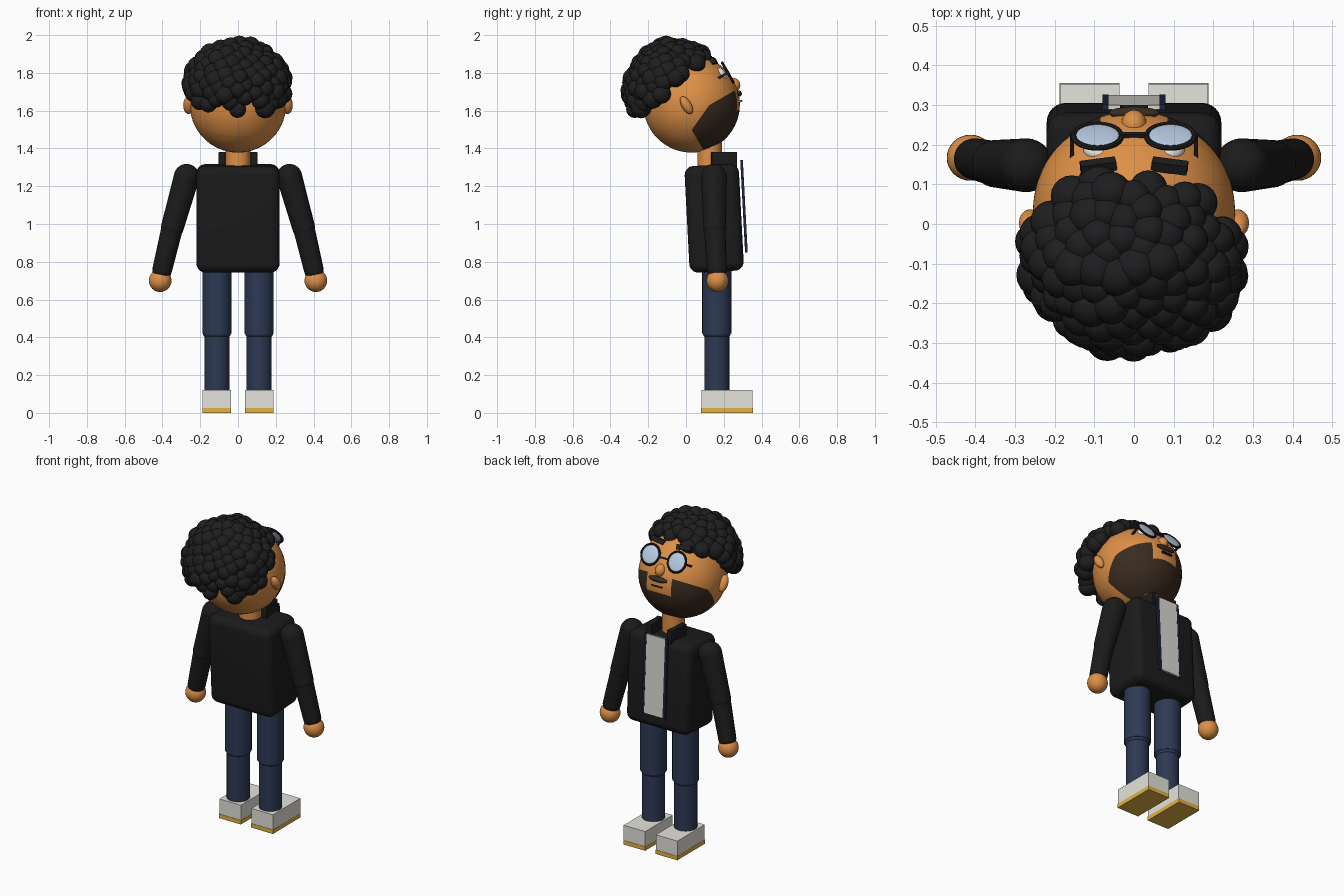
import bpy, bmesh, math, random
from mathutils import Vector, Matrix

random.seed(4)
cube = bpy.data.objects.get("Cube")
if cube:
    bpy.data.objects.remove(cube)


def material(name, *rgb):
    m = bpy.data.materials.new(name)
    m.use_nodes = True
    m.diffuse_color = (*rgb, 1)
    m.node_tree.nodes["Principled BSDF"].inputs["Base Color"].default_value = (*rgb, 1)
    return m


SKIN = material("skin", .73, .28, .063)
HAIR = material("hair_black", .013, .013, .014)
JACKET = material("jacket_black", .011, .011, .011)
BEARD = material("beard_brown", .042, .024, .014)
JEANS = material("jeans_blue", .026, .041, .088)
WHITE = material("shoe_white", .78, .77, .72)
GOLD = material("sole_gold", .76, .45, .06)
LENS = material("lens_blue", .53, .66, .84)
SHIRT = material("shirt_grey", .7, .69, .65)
NAVY = material("trim_navy", .014, .02, .05)


def finish(name, bm, mat, matrix=Matrix(), smooth=True):
    mesh = bpy.data.meshes.new(name)
    bm.to_mesh(mesh)
    bm.free()
    mesh.materials.append(mat)
    ob = bpy.data.objects.new(name, mesh)
    ob.matrix_world = matrix
    bpy.context.collection.objects.link(ob)
    if smooth:
        bpy.ops.object.select_all(action='DESELECT')
        ob.select_set(True)
        bpy.context.view_layer.objects.active = ob
        bpy.ops.object.shade_smooth_by_angle(angle=math.radians(40))
    return ob


def box(name, size, mat, matrix, bevel=0, segments=4):
    bm = bmesh.new()
    bmesh.ops.create_cube(bm, size=1, matrix=Matrix.Diagonal((*size, 1)))
    if bevel:
        bmesh.ops.bevel(bm, geom=bm.edges[:], offset=bevel, segments=segments,
                        profile=.5, affect='EDGES')
    return finish(name, bm, mat, matrix, bool(bevel))


def ball(name, radii, mat, matrix):
    bm = bmesh.new()
    bmesh.ops.create_uvsphere(bm, u_segments=32, v_segments=16, radius=1,
                              matrix=Matrix.Diagonal((*radii, 1)))
    return finish(name, bm, mat, matrix)


def limb(name, a, b, ra, rb, mat, caps=True):
    """Tapered tube from a to b, with optional round ends."""
    a, b = Vector(a), Vector(b)
    d = b - a
    m = Matrix.Translation((a + b) / 2) @ d.to_track_quat('Z', 'Y').to_matrix().to_4x4()
    bm = bmesh.new()
    bmesh.ops.create_cone(bm, cap_ends=True, segments=32, radius1=ra, radius2=rb, depth=d.length)
    if caps:
        for r, z in ((ra, -d.length / 2), (rb, d.length / 2)):
            bmesh.ops.create_uvsphere(bm, u_segments=32, v_segments=16, radius=r,
                                      matrix=Matrix.Translation((0, 0, z)))
    return finish(name, bm, mat, m)


def at(x, y, z):
    return Matrix.Translation((x, y, z))


def turn(degrees, axis):
    return Matrix.Rotation(math.radians(degrees), 4, axis)


# Frames for the tilted head and the leaning torso
HEAD = at(0, .03, 1.633) @ turn(30, 'X')
TORSO = at(0, .149, 1.03) @ turn(3, 'X')

# Head with the beard cut into its surface
bm = bmesh.new()
bmesh.ops.create_uvsphere(bm, u_segments=64, v_segments=32, radius=.255)
for v in bm.verts:
    if v.co.z > 0:
        v.co.z *= 1.06
BACK, SIDE, LIP, SLOPE, TOP = -.067, .085, -.148, .46, -.086
for co, no in (((0, BACK, 0), (0, 1, 0)), ((SIDE, 0, 0), (1, 0, 0)), ((-SIDE, 0, 0), (1, 0, 0)),
               ((0, 0, LIP), (0, 0, 1)), ((0, 0, TOP), (0, -SLOPE, 1)), ((0, 0, -.05), (0, 0, 1))):
    bmesh.ops.bisect_plane(bm, geom=bm.verts[:] + bm.edges[:] + bm.faces[:],
                           plane_co=co, plane_no=no)
for f in bm.faces:
    c = f.calc_center_median()
    bearded = c.y > BACK and c.z < min(TOP + SLOPE * c.y, -.05)
    mouth_gap = abs(c.x) < SIDE and c.z > LIP and c.y > 0
    f.material_index = int(bearded and not mouth_gap)
head = finish("head", bm, SKIN, HEAD)
head.data.materials.append(BEARD)

# Curly hair: balls scattered unevenly over a shell above the hairline
bm = bmesh.new()
COUNT = 260
for i in range(COUNT):
    h = 1 - 2 * (i + .5) / COUNT
    a = i * math.pi * (3 - math.sqrt(5)) + random.uniform(-.06, .06)
    r = math.sqrt(1 - h * h)
    k = random.uniform(.94, 1.01)
    p = Vector((.26 * r * math.cos(a) * k, -.06 + .24 * r * math.sin(a) * k, 1.7 + .25 * h * k))
    line = 1.7 + (p.y + .05) * (1 if p.y > -.05 else .5)
    thin = p.z < line + .06 and random.random() < .25
    if p.z > line and p.y < .1 and not thin:
        bmesh.ops.create_icosphere(bm, subdivisions=3, radius=random.uniform(.043, .056),
                                   matrix=Matrix.Translation(p))
finish("curly_hair", bm, HAIR)

# Face
ball("nose", (.032, .036, .038), SKIN, HEAD @ at(0, .243, -.021))
ball("moustache", (.064, .016, .017), BEARD, HEAD @ at(0, .245, -.075))
box("mouth", (.07, .012, .01), HAIR, HEAD @ at(0, .236, -.115))
box("glasses_bridge", (.07, .012, .012), HAIR, HEAD @ at(0, .252, .05))
limb("neck", (0, .125, 1.28), (0, .125, 1.45), .065, .065, SKIN, False)

for s, side in ((1, "left"), (-1, "right")):
    ball(side + "_ear", (.028, .026, .052), SKIN, HEAD @ at(s * .262, -.026, .01))
    ball(side + "_eye", (.04, .025, .04), WHITE, HEAD @ at(s * .088, .215, .056))
    box(side + "_eyebrow", (.09, .026, .03), HAIR,
        HEAD @ at(s * .09, .215, .14) @ turn(-s * 8, 'Y') @ turn(-s * 4, 'Z'))
    # Glasses
    ball(side + "_lens", (.057, .008, .057), LENS, HEAD @ at(s * .092, .25, .05))
    bm = bmesh.new()
    bmesh.ops.create_circle(bm, segments=8, radius=.007, matrix=at(.06, 0, 0))
    bmesh.ops.spin(bm, geom=bm.verts[:] + bm.edges[:], cent=(0, 0, 0), axis=(0, 1, 0),
                   angle=math.tau, steps=32, use_merge=True)
    bmesh.ops.recalc_face_normals(bm, faces=bm.faces)
    finish(side + "_lens_rim", bm, HAIR, HEAD @ at(s * .092, .25, .05))
    box(side + "_glasses_arm", (.01, .08, .012), HAIR, HEAD @ at(s * .156, .212, .05))

    # Collar and jacket trim
    box(side + "_collar", (.035, .135, .09), JACKET,
        at(s * .078, .202, 1.337) @ turn(s * 6, 'Z'), .004, 2)
    box(side + "_zip_trim", (.015, .014, .49), NAVY, TORSO @ at(s * .072, .161, .055))

    # Arms
    elbow = (s * .348, .152, .98)
    limb(side + "_upper_arm", (s * .272, .148, 1.25), elbow, .068, .06, JACKET)
    limb(side + "_forearm", elbow, (s * .402, .164, .755), .057, .052, JACKET)
    ball(side + "_hand", (.06, .058, .06), SKIN, at(s * .412, .167, .7))

    # Legs and shoes
    x = s * .112
    limb(side + "_thigh", (x, .163, .42), (x, .163, .8), .077, .077, JEANS, False)
    ball(side + "_knee", (.074, .074, .035), JEANS, at(x, .163, .42))
    limb(side + "_shin", (x, .163, .1), (x, .163, .43), .066, .066, JEANS, False)
    box(side + "_shoe", (.15, .272, .095), WHITE, at(x, .217, .0725))
    box(side + "_sole", (.152, .276, .026), GOLD, at(x, .217, .013))

# Torso and shirt front
box("jacket_body", (.44, .288, .565), JACKET, TORSO, .048, 6)
box("shirt_front", (.13, .012, .49), SHIRT, TORSO @ at(0, .161, .055))
